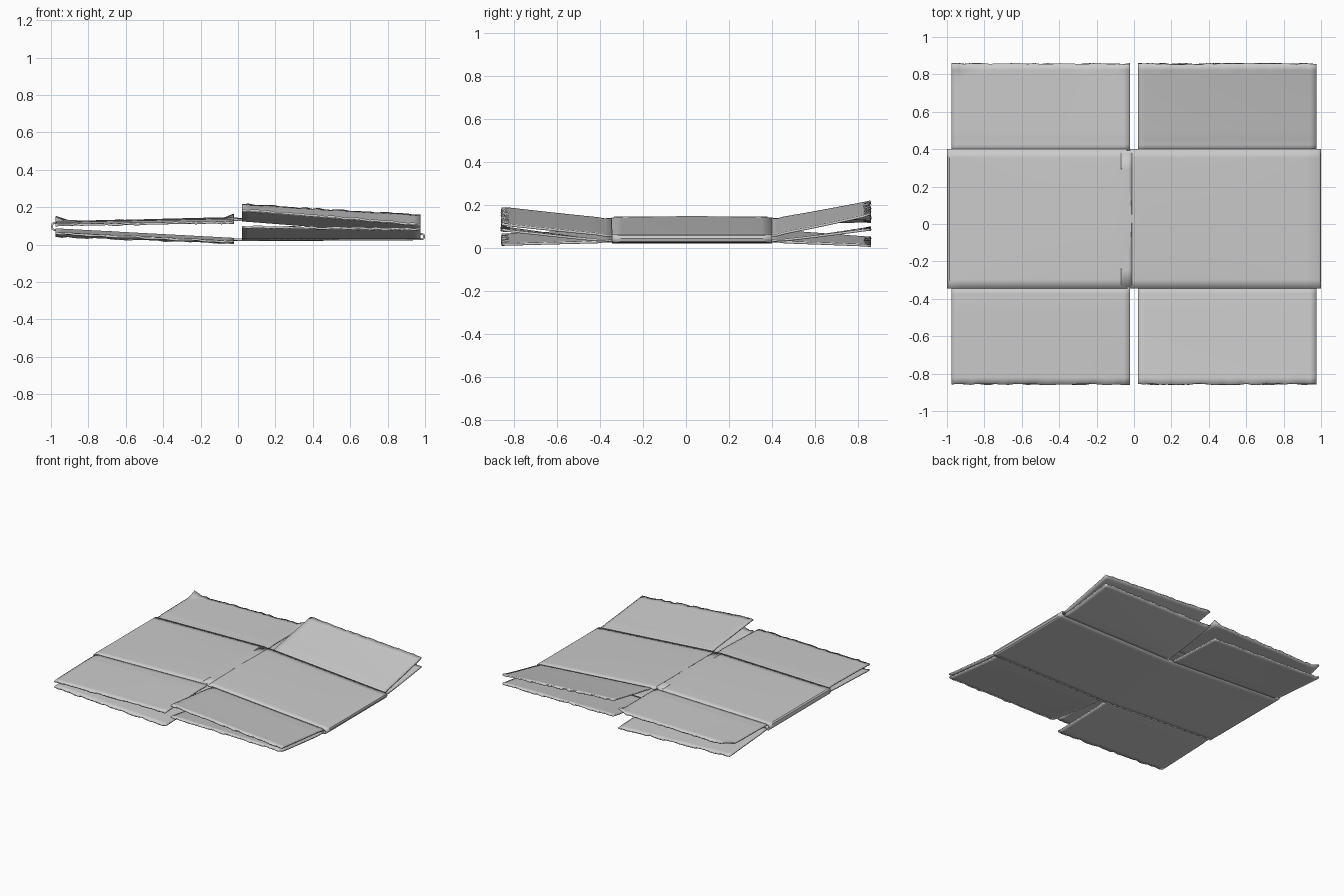
import bpy, math, random

if "Cube" in bpy.data.objects:
    bpy.data.objects.remove(bpy.data.objects["Cube"])

random.seed(4)
THICK = 0.011
Y_FRONT, Y_BACK, Y_END = -0.345, 0.40, 0.857


def lerp(a, b, t):
    return a + (b - a) * t


def top_z(x):
    # upper layer of the flattened tube: high at the middle seam
    return lerp(0.115, 0.136, x + 1) if x < 0 else lerp(0.132, 0.055, x)


def bottom_z(x):
    # lower layer of the flattened tube
    return lerp(0.080, 0.026, x + 1) if x < 0 else lerp(0.026, 0.029, x)


def sheet(name, rows, closed=False):
    """Board from a grid of points, given thickness with a modifier."""
    n = len(rows[0])
    verts = [p for row in rows for p in row]
    faces = []
    for j in range(len(rows) - 1):
        for i in range(n if closed else n - 1):
            k = (i + 1) % n
            faces.append((j * n + i, j * n + k, (j + 1) * n + k, (j + 1) * n + i))
    mesh = bpy.data.meshes.new(name)
    mesh.from_pydata(verts, [], faces)
    mesh.update()
    ob = bpy.data.objects.new(name, mesh)
    bpy.context.collection.objects.link(ob)
    mod = ob.modifiers.new("board_thickness", "SOLIDIFY")
    mod.thickness = THICK
    mod.offset = 0
    bpy.ops.object.select_all(action="DESELECT")
    ob.select_set(True)
    bpy.context.view_layer.objects.active = ob
    bpy.ops.object.shade_smooth_by_angle(angle=math.radians(25))
    return ob


# Flattened tube: two layers joined by rounded folds at both sides
def body_ring():
    xs = [-0.985 + 1.97 * i / 32 for i in range(33)]
    ring = [(x, top_z(x)) for x in xs]
    for side, order in ((1, 1), (-1, -1)):
        zt, zb = top_z(side * 0.985), bottom_z(side * 0.985)
        mid, half = (zt + zb) / 2, (zt - zb) / 2
        for k in (1, 2, 3):
            a = math.pi / 2 - k * math.pi / 4
            ring.append((side * (0.985 + 0.010 * math.cos(a)), mid + order * half * math.sin(a)))
        if side == 1:
            ring += [(x, bottom_z(x)) for x in reversed(xs)]
    return ring


ring = body_ring()
rows = []
for j in range(17):
    t = j / 16
    y = lerp(Y_FRONT, Y_BACK, t)
    puff = 0.006 * math.sin(math.pi * t) ** 0.5 if 0 < t < 1 else 0
    rows.append([(x, y, z + puff * (1 if z > 0.06 else -0.3) * (1 - x * x)) for x, z in ring])
sheet("box_body", rows, closed=True)

# Overlapping seam strip along the middle of the upper layer
sheet("glue_seam", [[(lerp(-0.07, -0.012, i / 3), lerp(Y_FRONT + 0.01, Y_BACK - 0.02, j / 8), 0.1385)
                     for i in range(4)] for j in range(9)])


# Loose flaps: hinge on a body layer, end height differs at inner and outer corner
def flap(name, side, back, layer, z_inner, z_outer, bent=0.0):
    y0 = Y_BACK - 0.008 if back else Y_FRONT + 0.008
    y1 = Y_END if back else -Y_END
    nx, ny = 28, 14
    ragged = [random.uniform(-0.004, 0.004) for _ in range(nx + 1)]
    curl = [random.uniform(-0.004, 0.004) for _ in range(nx + 1)]
    rows = []
    for j in range(ny + 1):
        t = j / ny
        row = []
        for i in range(nx + 1):
            u = i / nx
            x = side * lerp(0.022, 0.975, u)
            z = lerp(layer(x), lerp(z_inner, z_outer, u), t ** 1.1)
            # pressed crease beside the hinge, ragged outer edge
            z -= 0.004 * math.exp(-((t - 0.06) / 0.05) ** 2) * (1 if layer is top_z else -1)
            y = lerp(y0, y1, t)
            if j == ny:
                y += ragged[i]
                z += curl[i]
            # dog-eared corners
            ear = max(0.0, 0.07 - min(u, 1 - u) - (1 - t) * 0.45)
            z += bent * ear
            row.append((x, y, z))
        rows.append(row)
    # keep normals consistent between mirrored flaps
    if (side > 0) != back:
        rows = [r[::-1] for r in rows]
    sheet(name, rows)


FLAPS = (
    # name, side, back, layer, inner height, outer height, corner bend
    ("front_left_upper_flap", -1, False, top_z, 0.118, 0.105, 0.0),
    ("front_left_lower_flap", -1, False, bottom_z, 0.014, 0.060, 0.0),
    ("front_right_upper_flap", 1, False, top_z, 0.185, 0.108, 0.0),
    ("front_right_lower_flap", 1, False, bottom_z, 0.095, 0.082, 0.0),
    ("back_left_upper_flap", -1, True, top_z, 0.135, 0.122, 0.35),
    ("back_left_lower_flap", -1, True, bottom_z, 0.010, 0.045, 0.0),
    ("back_right_upper_flap", 1, True, top_z, 0.213, 0.153, 0.0),
    ("back_right_lower_flap", 1, True, bottom_z, 0.092, 0.085, 0.0),
)
for spec in FLAPS:
    flap(*spec)
